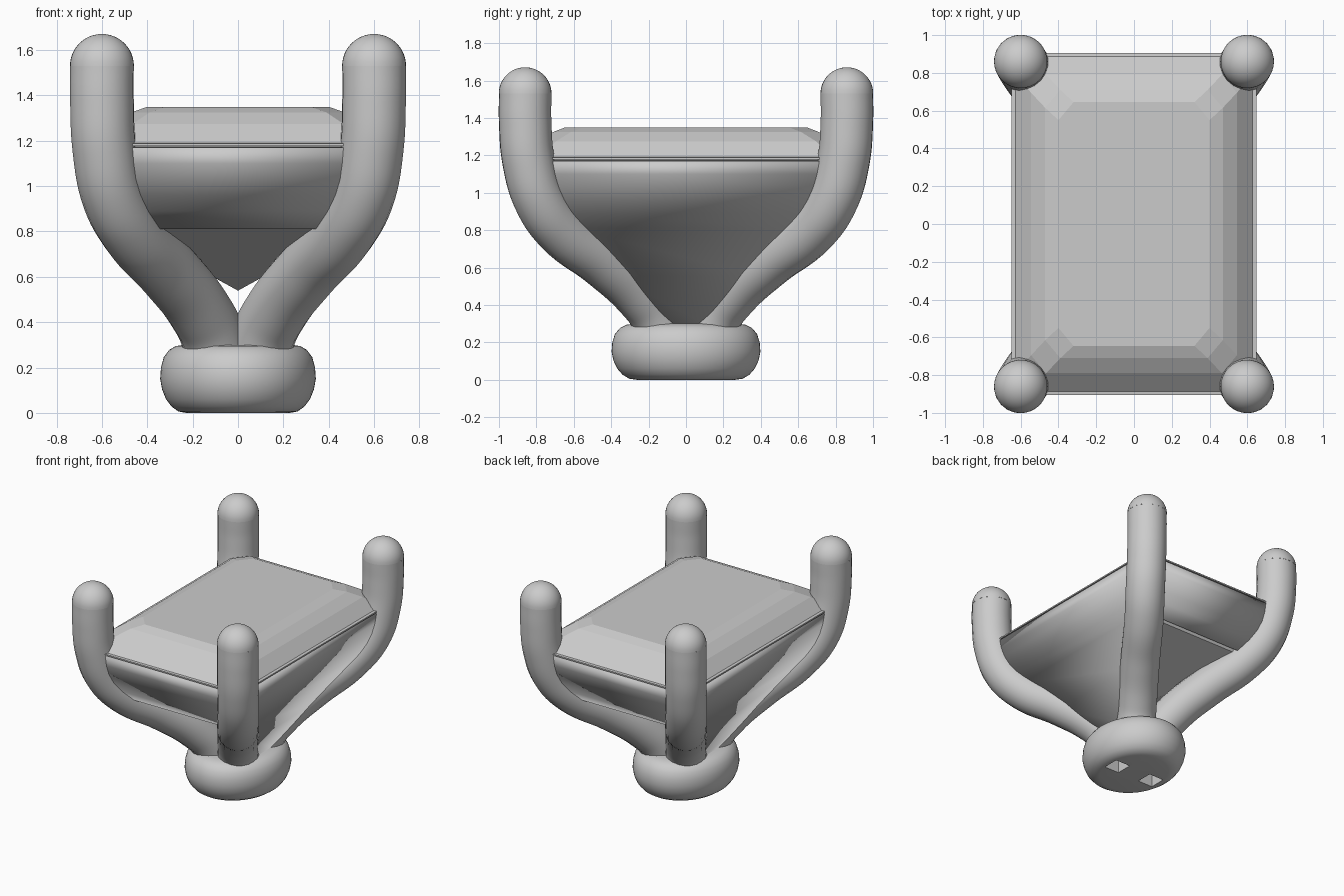
import bpy, bmesh, math

if "Cube" in bpy.data.objects:
    bpy.data.objects.remove(bpy.data.objects["Cube"])


def make_object(name, verts, faces, smooth=None):
    me = bpy.data.meshes.new(name)
    me.from_pydata(verts, [], faces)
    bm = bmesh.new()
    bm.from_mesh(me)
    bmesh.ops.recalc_face_normals(bm, faces=bm.faces)
    bm.to_mesh(me)
    bm.free()
    ob = bpy.data.objects.new(name, me)
    bpy.context.collection.objects.link(ob)
    if smooth:
        shade(ob, smooth)
    return ob


def select(ob):
    bpy.ops.object.select_all(action='DESELECT')
    ob.select_set(True)
    bpy.context.view_layer.objects.active = ob


def shade(ob, degrees):
    select(ob)
    bpy.ops.object.shade_smooth_by_angle(angle=math.radians(degrees))


def mirror(ob, x, y):
    m = ob.modifiers.new("mirror", 'MIRROR')
    m.use_axis = (x, y, False)
    m.use_mirror_merge = False


def loft(name, rings, cap_start=True, cap_end=True, smooth=None):
    n = len(rings[0])
    verts = [v for r in rings for v in r]
    faces = [(k * n + i, k * n + (i + 1) % n, (k + 1) * n + (i + 1) % n, (k + 1) * n + i)
             for k in range(len(rings) - 1) for i in range(n)]
    if cap_start:
        faces.append(tuple(range(n))[::-1])
    if cap_end:
        faces.append(tuple(range(len(verts) - n, len(verts))))
    return make_object(name, verts, faces, smooth)


# Base: oval rounded puck with two square sockets underneath
profile = [(.66, 0), (.76, .006), (.85, .028), (.92, .06), (.97, .103), (.995, .15),
           (.985, .2), (.95, .245), (.88, .278), (.8, .294), (.7, .3)]
rings = [[(.345 * s * math.cos(a), .4 * s * math.sin(a), z)
          for a in (math.tau * i / 64 for i in range(64))] for s, z in profile]
base = loft("base", rings, smooth=30)
for side in (-1, 1):
    bpy.ops.mesh.primitive_cube_add(size=1, location=(side * .155, 0, .04))
    cutter = bpy.context.object
    cutter.name = "socket_cutter"
    cutter.scale = (.125, .125, .16)
    cutter.hide_render = True
    m = base.modifiers.new("socket", 'BOOLEAN')
    m.operation, m.solver, m.object = 'DIFFERENCE', 'EXACT', cutter
    select(base)
    bpy.ops.object.modifier_apply(modifier=m.name)
    bpy.data.objects.remove(cutter)

# Four curved posts with domed tips
path = [(.09, .12, .2), (.11, .155, .33), (.175, .25, .46), (.31, .44, .63),
        (.465, .665, .80), (.55, .78, .96), (.59, .842, 1.17), (.6, .86, 1.38), (.6, .86, 1.53)]
cu = bpy.data.curves.new("post", 'CURVE')
cu.dimensions = '3D'
cu.bevel_depth = .141
cu.bevel_resolution = 8
cu.resolution_u = 8
cu.use_fill_caps = False
sp = cu.splines.new('BEZIER')
sp.bezier_points.add(len(path) - 1)
for bp, p in zip(sp.bezier_points, path):
    bp.co = p
    bp.handle_left_type = bp.handle_right_type = 'AUTO'
post = bpy.data.objects.new("post", cu)
bpy.context.collection.objects.link(post)
select(post)
bpy.ops.object.convert(target='MESH')
post = bpy.context.object
bm = bmesh.new()
bm.from_mesh(post.data)
dome = bmesh.ops.create_uvsphere(bm, u_segments=36, v_segments=24, radius=.141)["verts"]
bmesh.ops.delete(bm, geom=[v for v in dome if v.co.z < -.01], context='VERTS')
bmesh.ops.translate(bm, verts=[v for v in dome if v.is_valid], vec=(.6, .86, 1.53))
bm.to_mesh(post.data)
bm.free()
shade(post, 40)
mirror(post, True, True)


# Curved wall panels stretched between the posts: rows of (distance, half width, z)
def panel(name, rows, along_x):
    verts = []
    for d, w, z in rows:
        for s in (-1, 1):
            verts.append((d, s * w, z) if along_x else (s * w, -d, z))
    faces = [(2 * i, 2 * i + 1, 2 * i + 3, 2 * i + 2) for i in range(len(rows) - 1)]
    ob = make_object(name, verts, faces)
    # face outwards, then thicken inwards
    f = ob.data.polygons[0]
    if (f.normal.x if along_x else -f.normal.y) < 0:
        ob.data.flip_normals()
    sol = ob.modifiers.new("thickness", 'SOLIDIFY')
    sol.thickness = .022
    sol.offset = -1
    mirror(ob, along_x, not along_x)
    shade(ob, 25)


panel("side_panel", [(.648, .77, 1.17), (.643, .765, 1.1), (.632, .74, 1.03), (.612, .71, .96),
                     (.58, .665, .89), (.53, .61, .81), (.375, .38, .555), (.21, .13, .28)], True)
panel("end_panel", [(.905, .53, 1.17), (.899, .525, 1.1), (.883, .51, 1.03), (.853, .48, .96),
                    (.807, .44, .89), (.735, .39, .81)], False)


# Container: faceted lid on top, tapered body, shallow pyramid underneath
def rect(x, y, z, cx=.08, cy=.095):
    q = [(x, y - cy), (x - cx, y)]
    pts = q + [(-a, b) for a, b in q[::-1]]
    pts += [(-a, -b) for a, b in pts]
    return [(a, b, z) for a, b in pts]


loft("container", [
    rect(.40, .645, 1.35),
    rect(.47, .71, 1.325),
    rect(.545, .79, 1.275),
    rect(.627, .886, 1.19),
    rect(.648, .905, 1.188),
    rect(.648, .905, 1.178),
    rect(.62, .88, 1.178),
    rect(.61, .87, 1.15),
    rect(.49, .70, .81, .04, .05),
    rect(.002, .002, .54, .001, .001),
])
